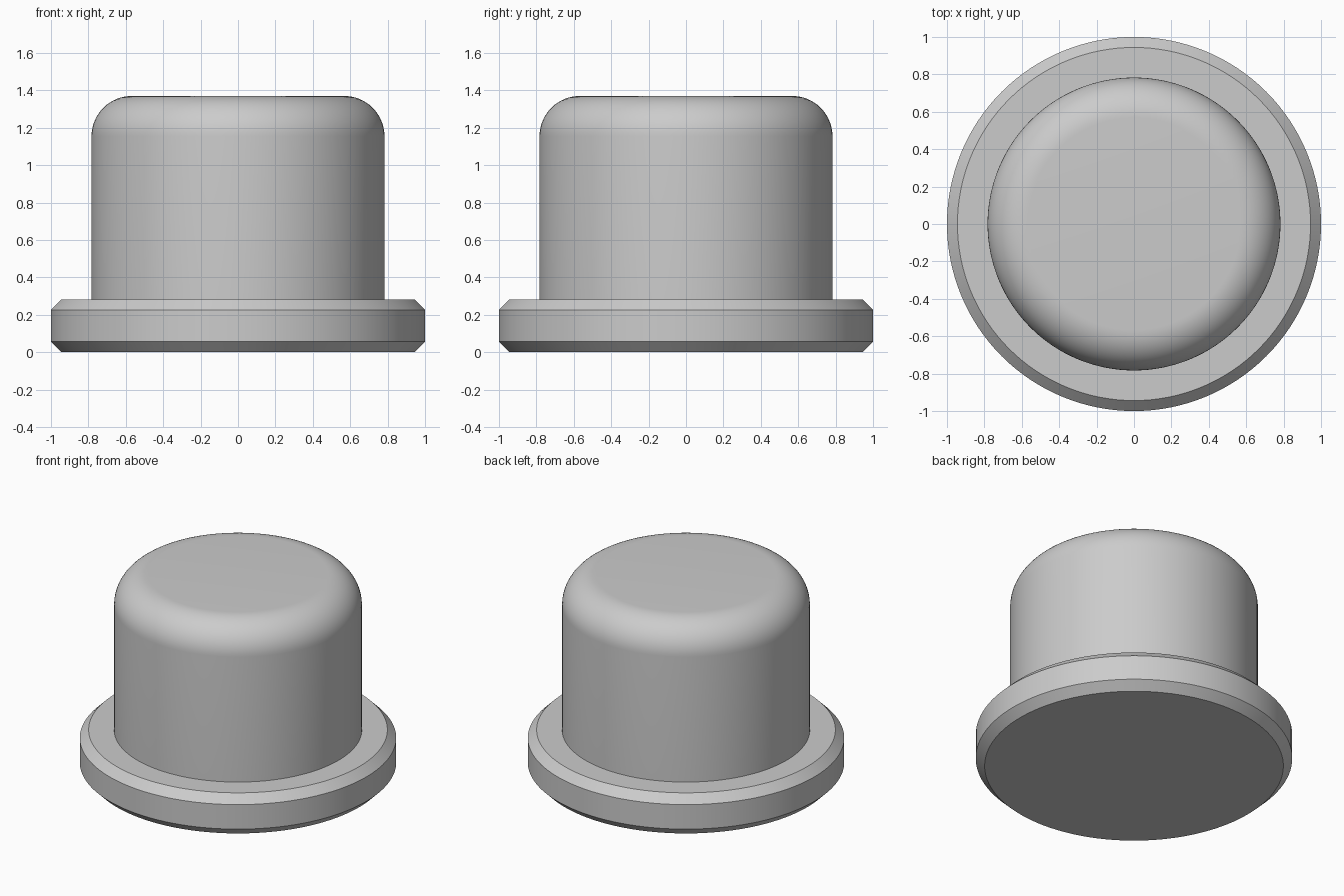
import bpy
import math

cube = bpy.data.objects.get("Cube")
if cube:
    bpy.data.objects.remove(cube, do_unlink=True)

SIDES = 128

grey = bpy.data.materials.new("neutral_grey")
grey.use_nodes = True
colour = (0.6, 0.6, 0.6, 1)
grey.diffuse_color = colour
grey.node_tree.nodes["Principled BSDF"].inputs["Base Color"].default_value = colour


def disc(name, radius, bottom, top):
    """Closed upright cylinder between two heights."""
    bpy.ops.mesh.primitive_cylinder_add(
        vertices=SIDES, radius=radius, depth=top - bottom,
        location=(0, 0, (bottom + top) / 2))
    obj = bpy.context.object
    obj.name = obj.data.name = name
    obj.data.materials.append(grey)
    return obj


def round_rims(obj, width, segments, rims):
    """Bevel the rim edges whose height sign is listed in rims."""
    attr = obj.data.attributes.new("bevel_weight_edge", "FLOAT", "EDGE")
    for edge in obj.data.edges:
        heights = [obj.data.vertices[i].co.z for i in edge.vertices]
        if heights[0] * heights[1] > 0 and math.copysign(1, heights[0]) in rims:
            attr.data[edge.index].value = 1
    bevel = obj.modifiers.new("rim", "BEVEL")
    bevel.limit_method = "WEIGHT"
    bevel.width = width
    bevel.segments = segments
    bpy.ops.object.modifier_apply(modifier=bevel.name)
    bpy.ops.object.shade_smooth_by_angle(angle=math.radians(30))


# Wide base flange, chamfered on both rims
flange = disc("base_flange", 1.0, 0, 0.283)
round_rims(flange, 0.056, 1, (-1, 1))

# Tall cap with a rounded top edge
cap = disc("cap", 0.783, 0.283, 1.37)
round_rims(cap, 0.215, 16, (1,))
